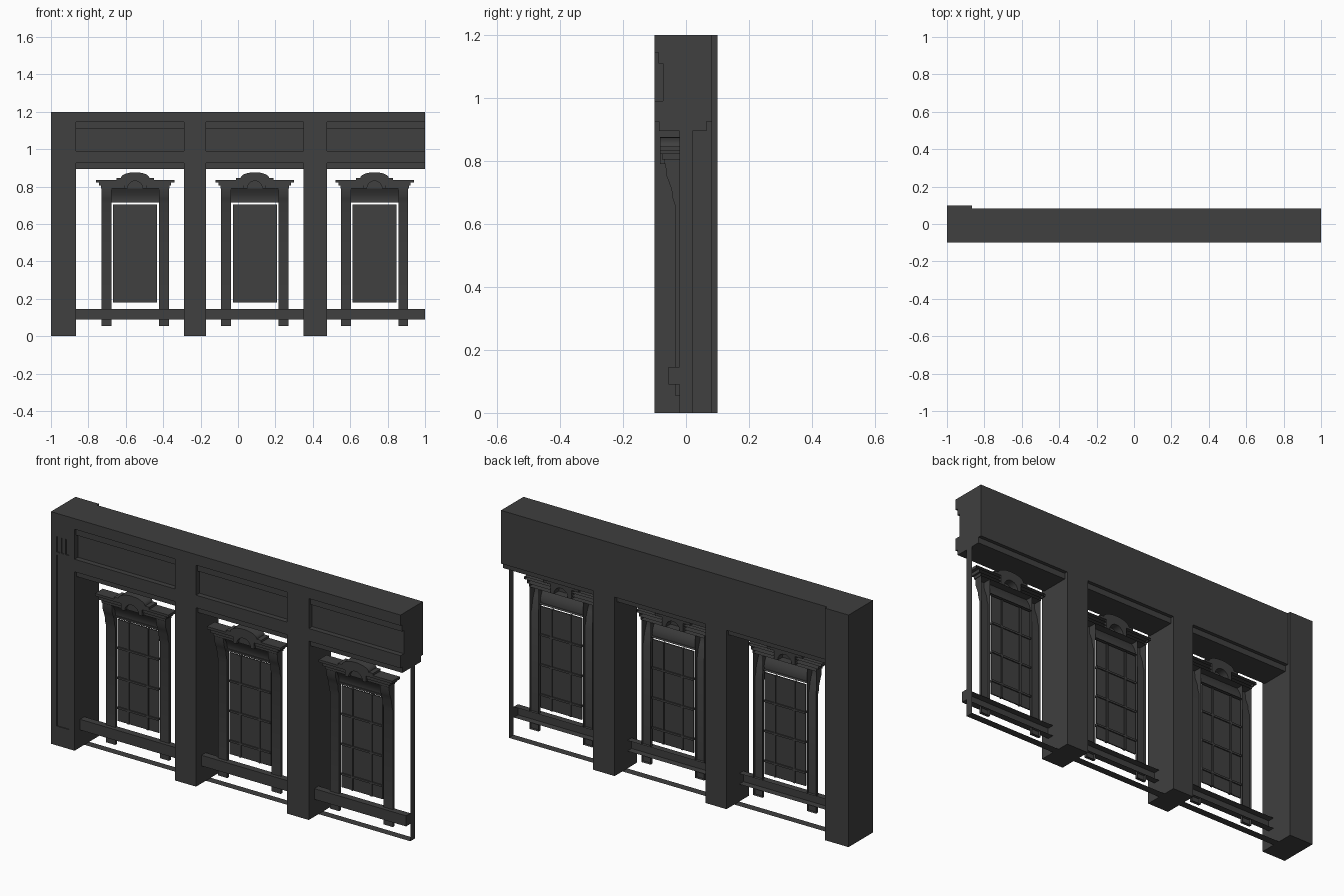
import bpy
import math

cube = bpy.data.objects.get("Cube")
if cube:
    bpy.data.objects.remove(cube)

stone = bpy.data.materials.new("dark_stone")
stone.use_nodes = True
stone.diffuse_color = (0.05, 0.05, 0.05, 1)
stone.node_tree.nodes["Principled BSDF"].inputs["Base Color"].default_value = (0.05, 0.05, 0.05, 1)


def make(name, verts, faces):
    mesh = bpy.data.meshes.new(name)
    mesh.from_pydata(verts, [], faces)
    mesh.materials.append(stone)
    mesh.update()
    obj = bpy.data.objects.new(name, mesh)
    bpy.context.collection.objects.link(obj)
    return obj


def extrude(name, profile, a, b, axis="x", open_back=False):
    """Extrude a (y, z) profile along x, or an (x, z) profile along y.
    An open back leaves out the side that joins the last and first points."""
    n = len(profile)
    area = sum(p[0] * q[1] - q[0] * p[1] for p, q in zip(profile, profile[1:] + profile[:1]))
    place = (lambda p, t: (t, *p)) if axis == "x" else (lambda p, t: (p[0], t, p[1]))
    verts = [place(p, t) for t in (a, b) for p in profile]
    faces = [tuple(range(n))[::-1], tuple(range(n, 2 * n))]
    faces += [(i, (i + 1) % n, (i + 1) % n + n, i + n) for i in range(n - open_back)]
    if (area < 0) == (axis == "x"):
        faces = [f[::-1] for f in faces]
    return make(name, verts, faces)


def box(name, x, y, z, open_back=False):
    profile = [(y[1], z[0]), (y[0], z[0]), (y[0], z[1]), (y[1], z[1])]
    return extrude(name, profile, *x, open_back=open_back)


FRONT, BACK, WALL = -0.1, 0.083, -0.02
BAYS = [(-0.865, -0.29), (-0.17, 0.35), (0.475, 1.0)]

# Piers; the end pier is deeper and has a shallow panel and three slots
box("end_pier", (-1, -0.865), (FRONT + 0.005, 0.1), (0, 1.2))
for name, x, z in [("pier_base", (-1, -0.865), (0, 0.1)), ("pier_head", (-1, -0.865), (1.08, 1.2)),
                   ("pier_edge_right", (-1, -0.967), (0.1, 1.08)),
                   ("pier_edge_left", (-0.898, -0.865), (0.1, 1.08)),
                   ("pier_rail", (-0.967, -0.898), (0.985, 1.0))]:
    box(name, x, (FRONT, FRONT + 0.005), z)
for x in (-0.949, -0.924):
    box("slot_divider", (x, x + 0.008), (FRONT, FRONT + 0.005), (1.0, 1.08))
for x in ((-0.29, -0.17), (0.35, 0.475)):
    box("middle_pier", x, (FRONT, BACK), (0, 1.2))

# Moulded beam and sill for every bay
beam = [(FRONT, 1.2), (FRONT, 1.145), (-0.088, 1.145), (-0.088, 1.11), (-0.073, 1.11),
        (-0.073, 0.99), (FRONT, 0.99), (FRONT, 0.925), (-0.085, 0.925), (-0.085, 0.895),
        (0.065, 0.895), (0.065, 0.925), (BACK, 0.925), (BACK, 1.2)]
for a, b in BAYS:
    extrude("beam", beam, a, b)
    box("sill", (a, b), (-0.055, WALL), (0.09, 0.145), True)

# Thin edges of the wall slab
for a, b in BAYS:
    make("wall_foot", [(a, WALL, 0), (a, -WALL, 0), (b, -WALL, 0), (b, WALL, 0)], [(0, 1, 2, 3)])
make("wall_end", [(1, WALL, 0), (1, -WALL, 0), (1, -WALL, 0.895), (1, WALL, 0.895)], [(0, 1, 2, 3)])


def arc(r, z, start, end, steps):
    """Points (x, z) on an arc about the window centre line."""
    angles = [math.radians(start + (end - start) * i / steps) for i in range(steps + 1)]
    return [(r * math.cos(t), z + r * math.sin(t)) for t in angles]


# Jamb with a curved console at its head
jamb = [(WALL, 0.145), (-0.035, 0.145), (-0.035, 0.66), (-0.042, 0.68), (-0.046, 0.71),
        (-0.055, 0.735), (-0.063, 0.755), (-0.065, 0.79), (WALL, 0.79)]
# Concave frieze swept by a quarter cosine
frieze = [(-0.034 - 0.026 * (1 - math.cos(math.pi / 2 * i / 8)), 0.725 + 0.065 * i / 8) for i in range(9)]
frieze = [(WALL, 0.715), (-0.038, 0.715), (-0.038, 0.725)] + frieze + [(WALL, 0.79)]


def window(cx):
    # Pane and glazing bars
    box("pane", (cx - 0.118, cx + 0.118), (-0.029, -0.023), (0.18, 0.705))
    for x in (-0.055, 0.055):
        box("upright_bar", (cx + x - 0.005, cx + x + 0.005), (-0.034, -0.018), (0.18, 0.705))
    for z in (0.25, 0.405, 0.56):
        box("cross_bar", (cx - 0.118, cx + 0.118), (-0.035, -0.017), (z - 0.005, z + 0.005))

    # Paired jambs and sill feet
    for s in (-1, 1):
        a, b = sorted((cx + s * 0.127, cx + s * 0.18))
        extrude("jamb", jamb, a, b, open_back=True)
        box("sill_foot", (a, b), (-0.035, WALL), (0.055, 0.09), True)

        # Stepped cornice on either side of the arch
        for w, y, z0, z1 in [(0.183, -0.07, 0.79, 0.805), (0.193, -0.077, 0.805, 0.822),
                             (0.21, -0.083, 0.822, 0.835)]:
            box("cornice", sorted((cx + s * 0.06, cx + s * w)), (y, WALL), (z0, z1), True)

    # Frieze, round-headed crest and the plate behind its small arch
    extrude("frieze", frieze, cx - 0.127, cx + 0.127, open_back=True)
    outer = [(0.06, 0.79), (0.06, 0.835), (0.1, 0.835), (0.1, 0.846), (0.083, 0.846)]
    dome = [(x, 0.846 + (z - 0.846) * 0.4) for x, z in arc(0.076, 0.846, 0, 180, 16)]
    inner = arc(0.04, 0.79, 180, 0, 12)
    crest = outer + dome + [(-x, z) for x, z in reversed(outer)] + inner
    obj = extrude("crest", [(cx + x, z) for x, z in crest], -0.083, WALL, "y")
    box("arch_plate", (cx - 0.05, cx + 0.05), (-0.066, -0.06), (0.79, 0.832))
    return obj


for centre in (-0.55, 0.09, 0.73):
    window(centre)

# Smooth the curved parts while keeping the edges sharp
bpy.ops.object.select_all(action="DESELECT")
for obj in bpy.context.scene.objects:
    if obj.type == "MESH" and obj.name.split(".")[0] in ("crest", "frieze", "jamb"):
        obj.select_set(True)
        bpy.context.view_layer.objects.active = obj
bpy.ops.object.shade_smooth_by_angle(angle=math.radians(30))
